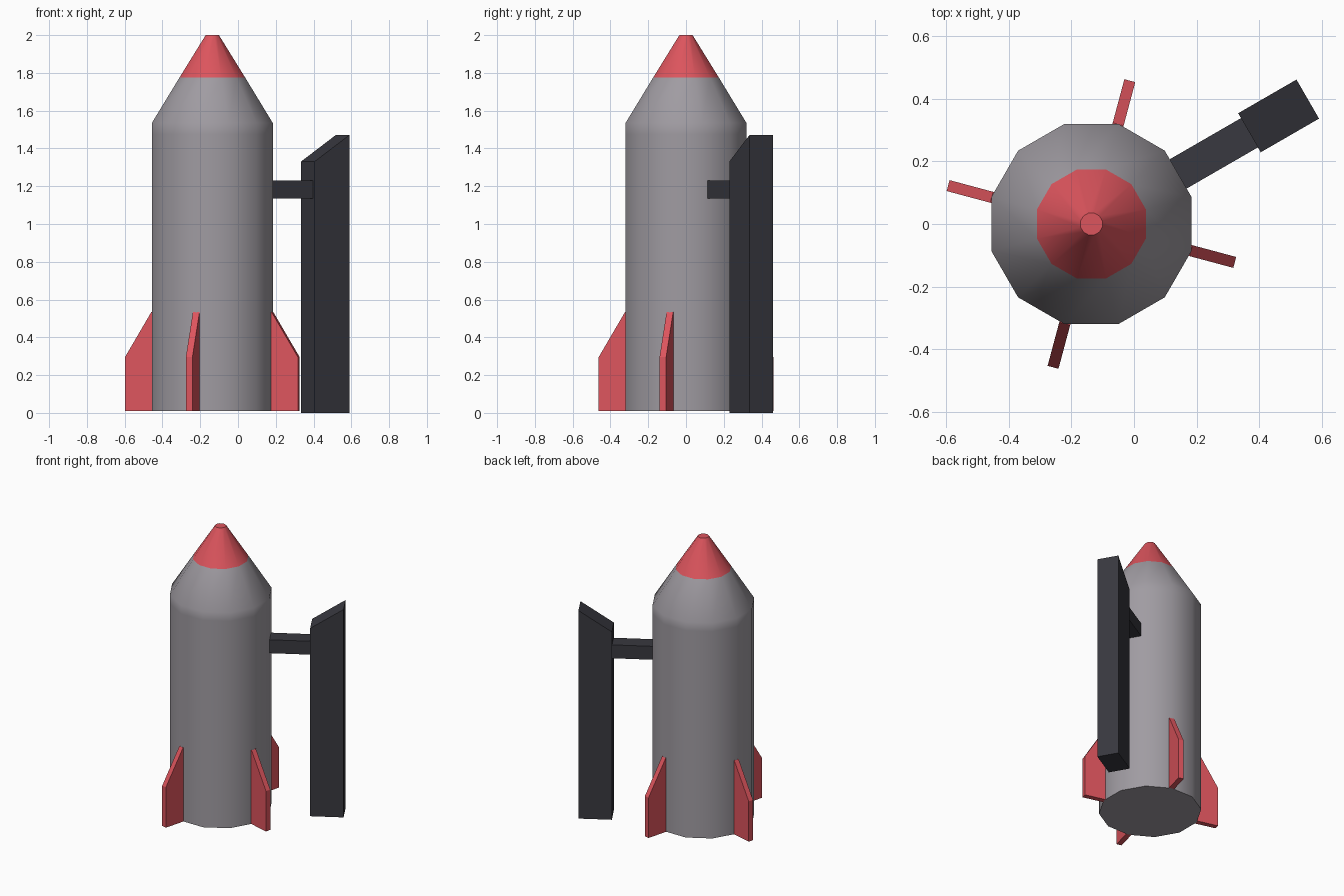
import bpy, bmesh, math
from mathutils import Matrix, Vector

if "Cube" in bpy.data.objects:
    bpy.data.objects.remove(bpy.data.objects["Cube"])

AXIS = Vector((-0.136, 0, 0))          # rocket centre line
SIDES = 12

def material(name, rgb):
    m = bpy.data.materials.new(name)
    m.diffuse_color = (*rgb, 1)
    m.use_nodes = True
    m.node_tree.nodes["Principled BSDF"].inputs["Base Color"].default_value = m.diffuse_color
    return m

red = material("red_paint", (0.72, 0.09, 0.11))
hull = material("hull_grey", (0.35, 0.33, 0.36))
dark = material("dark_steel", (0.04, 0.04, 0.05))

def finish(bm, name, mat, smooth=False):
    bmesh.ops.recalc_face_normals(bm, faces=bm.faces)
    me = bpy.data.meshes.new(name)
    bm.to_mesh(me)
    bm.free()
    ob = bpy.data.objects.new(name, me)
    bpy.context.collection.objects.link(ob)
    me.materials.append(mat)
    if smooth:
        bpy.ops.object.select_all(action='DESELECT')
        ob.select_set(True)
        bpy.context.view_layer.objects.active = ob
        bpy.ops.object.shade_smooth_by_angle(angle=math.radians(40))
    return ob

def lathe(name, profile, mat, cap_start, cap_end):
    """12-sided turned shape; profile gives (distance to flats, z)."""
    bm = bmesh.new()
    rings = []
    for flat, z in profile:
        r = flat / math.cos(math.pi / SIDES)
        rings.append([bm.verts.new(AXIS + Vector((
            r * math.cos(math.radians(15 + 30 * i)),
            r * math.sin(math.radians(15 + 30 * i)), z))) for i in range(SIDES)])
    for a, b in zip(rings, rings[1:]):
        for i in range(SIDES):
            j = (i + 1) % SIDES
            bm.faces.new((a[i], a[j], b[j], b[i]))
    if cap_start:
        bm.faces.new(rings[0][::-1])
    if cap_end:
        bm.faces.new(rings[-1])
    return finish(bm, name, mat, smooth=True)

def radial_slab(name, outline, width, angle, mat):
    """Outline of (radius, z) points given a width and turned about the rocket axis."""
    bm = bmesh.new()
    f = bm.faces.new([bm.verts.new((r, -width / 2, z)) for r, z in outline])
    ext = bmesh.ops.extrude_face_region(bm, geom=[f])
    moved = [v for v in ext["geom"] if isinstance(v, bmesh.types.BMVert)]
    bmesh.ops.translate(bm, verts=moved, vec=(0, width, 0))
    bm.transform(Matrix.Translation(AXIS) @ Matrix.Rotation(math.radians(angle), 4, 'Z'))
    return finish(bm, name, mat)

# Rocket hull and nose
lathe("rocket_body", [(0.32, 0.01), (0.32, 1.475), (0.32, 1.535), (0.174, 1.775)],
      hull, True, False)
lathe("nose_cone", [(0.174, 1.775), (0.035, 2.0)], red, False, True)

# Four tail fins
fin = [(0.322, 0.01), (0.474, 0.01), (0.474, 0.295), (0.33, 0.533), (0.322, 0.533)]
for k in range(4):
    radial_slab(f"fin_{k + 1}", fin, 0.036, -15 + 90 * k, red)

# Launch tower with slanted top, and its arm
tower = [(0.583, 0), (0.798, 0), (0.798, 1.472), (0.583, 1.33)]
radial_slab("launch_tower", tower, 0.144, 30, dark)
arm = [(0.31, 1.135), (0.585, 1.135), (0.585, 1.23), (0.31, 1.23)]
radial_slab("tower_arm", arm, 0.108, 30, dark)
